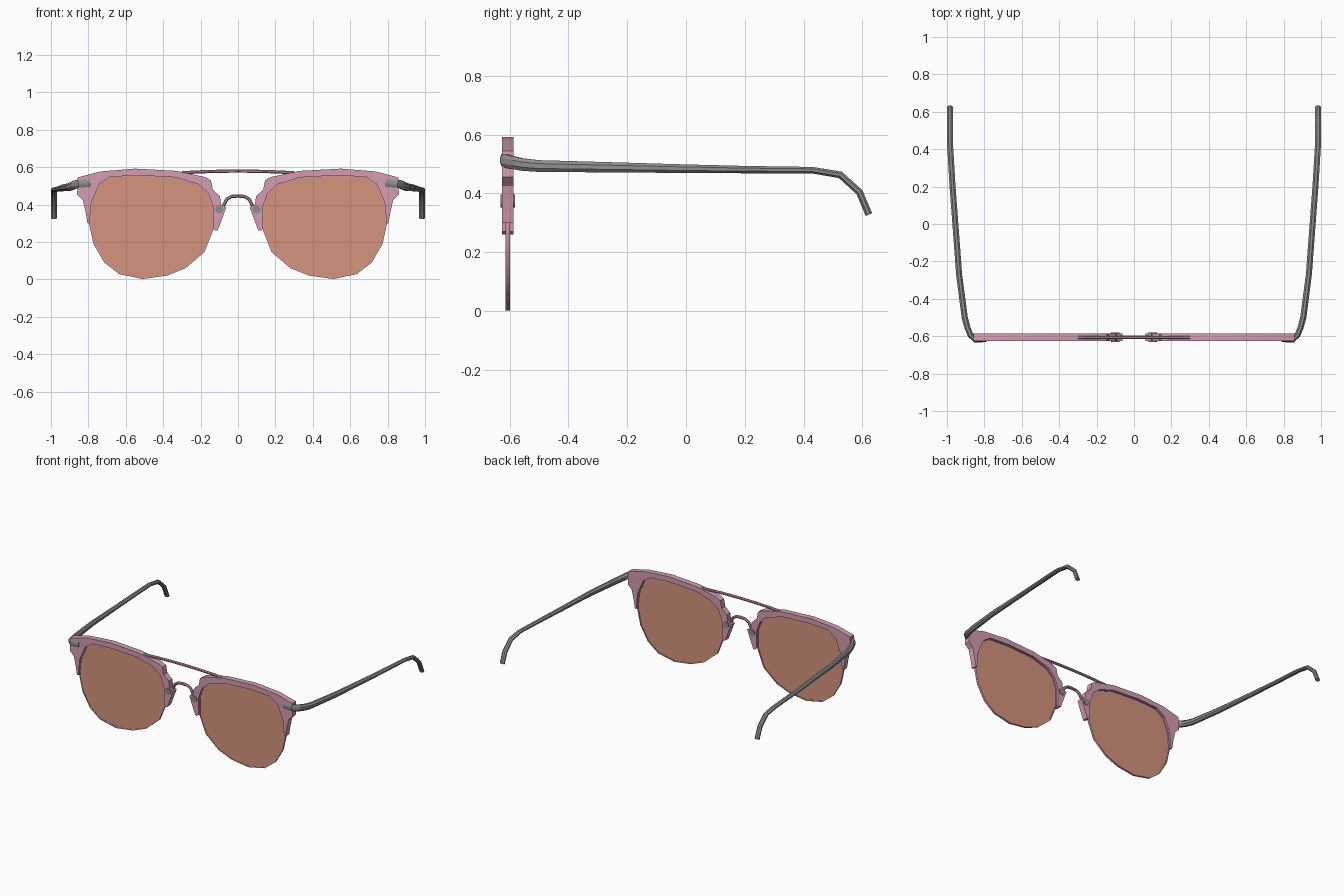
import bpy, bmesh, math
from mathutils import Vector

if "Cube" in bpy.data.objects:
    bpy.data.objects.remove(bpy.data.objects["Cube"])

Y0 = -0.606  # plane of the front frame


def material(name, rgb):
    m = bpy.data.materials.new(name)
    m.diffuse_color = (*rgb, 1)
    m.use_nodes = True
    m.node_tree.nodes["Principled BSDF"].inputs["Base Color"].default_value = m.diffuse_color
    return m


PINK = material("pink_frame", (0.66, 0.335, 0.44))
AMBER = material("amber_lens", (0.66, 0.295, 0.20))
GREY = material("grey_metal", (0.27, 0.27, 0.27))


def finish(name, bm, mat, mirrored=True):
    bmesh.ops.recalc_face_normals(bm, faces=bm.faces)
    me = bpy.data.meshes.new(name)
    bm.to_mesh(me)
    bm.free()
    me.materials.append(mat)
    ob = bpy.data.objects.new(name, me)
    bpy.context.collection.objects.link(ob)
    if mirrored:
        ob.modifiers.new("Mirror", 'MIRROR').use_mirror_merge = False
    bpy.ops.object.select_all(action='DESELECT')
    ob.select_set(True)
    bpy.context.view_layer.objects.active = ob
    bpy.ops.object.shade_smooth_by_angle(angle=math.radians(30))
    return ob


def plate(name, outline, depth, mat, y=Y0):
    """Closed x/z outline extruded along y."""
    bm = bmesh.new()
    f = bm.faces.new([bm.verts.new((x, y - depth / 2, z)) for x, z in outline])
    ext = bmesh.ops.extrude_face_region(bm, geom=[f], use_keep_orig=True)
    moved = [v for v in ext['geom'] if isinstance(v, bmesh.types.BMVert)]
    bmesh.ops.translate(bm, verts=moved, vec=(0, depth, 0))
    return finish(name, bm, mat)


def sweep(name, path, sizes, mat, sides=8, mirrored=True):
    """Rounded bar along a path; sizes are (width, height) per point."""
    bm = bmesh.new()
    pts = [Vector(p) for p in path]
    rings = []
    for i, p in enumerate(pts):
        t = (pts[min(i + 1, len(pts) - 1)] - pts[max(i - 1, 0)]).normalized()
        s = t.cross(Vector((0, 0, 1))).normalized()
        u = s.cross(t)
        w, h = sizes[i]
        k = 0.5 / math.cos(math.pi / sides)
        rings.append([])
        for j in range(sides):
            a = 2 * math.pi * (j + 0.5) / sides
            rings[-1].append(bm.verts.new(p + s * (w * k * math.cos(a)) + u * (h * k * math.sin(a))))
    for a, b in zip(rings, rings[1:]):
        for j in range(sides):
            n = (j + 1) % sides
            bm.faces.new((a[j], a[n], b[n], b[j]))
    bm.faces.new(rings[0])
    bm.faces.new(rings[-1])
    return finish(name, bm, mat, mirrored)


# Lens outline, from the outer side over the top to the nose, then underneath
LENS = [(.797, .30), (.787, .41), (.745, .51), (.685, .55), (.53, .558), (.33, .547),
        (.21, .51), (.158, .465), (.13, .39), (.13, .27), (.18, .145), (.28, .06),
        (.38, .02), (.51, .002), (.635, .028), (.715, .09), (.773, .19)]


def scaled(k):
    return [(.46 + (x - .46) * k, .30 + (z - .30) * k) for x, z in LENS]


plate("lens", scaled(.985), .008, AMBER, Y0 - .001)

# Thin rim around each lens
bm = bmesh.new()
loops = [[bm.verts.new((x, Y0 + y, z)) for x, z in scaled(k)]
         for k, y in ((1, -.007), (1, .007), (.98, .007), (.98, -.007))]
for a, b in zip(loops, loops[1:] + loops[:1]):
    for j in range(len(a)):
        n = (j + 1) % len(a)
        bm.faces.new((a[j], a[n], b[n], b[j]))
finish("rim", bm, PINK)

# Brow piece reaching from the hinge corner to the nose arm
brow_outer = [(.12, .26), (.108, .263), (.062, .385), (.09, .40), (.097, .445), (.135, .48),
              (.145, .53), (.175, .547), (.33, .58), (.55, .592), (.735, .577), (.857, .545),
              (.86, .455), (.83, .425), (.815, .36), (.805, .30)]
plate("brow", brow_outer + scaled(.992)[:10], .04, PINK)

# Top bar and nose bridge
xs = [-.30, -.2, -.1, 0, .1, .2, .30]
sweep("top_bar", [(x, Y0, .579 - .10 * x * x) for x in xs], [(.016, .017)] * 7, PINK, mirrored=False)
arch = [(.085, .37), (.075, .40), (.06, .428), (.035, .443)]
arch = [(-x, z) for x, z in arch] + [(0, .446)] + arch[::-1]
sweep("nose_bridge", [(x, Y0, z) for x, z in arch], [(.018, .018)] * len(arch), PINK, mirrored=False)

# Round screws through the nose arms
plate("screw", [(.10 + .022 * math.cos(a * math.pi / 8), .374 + .022 * math.sin(a * math.pi / 8))
                for a in range(16)], .05, GREY)

# Temples with hooked tips
temple = [(.79, -.622, .515), (.85, -.62, .512), (.874, -.595, .506), (.89, -.555, .498),
          (.905, -.50, .493), (.935, -.27, .489), (.955, 0, .484), (.97, .20, .481),
          (.984, .43, .479), (.984, .525, .463), (.984, .59, .404), (.984, .622, .328)]
size = [(.02, .04), (.026, .044), (.03, .044), (.032, .042), (.033, .04), (.032, .035),
        (.032, .029), (.032, .025), (.032, .022), (.032, .024), (.032, .024), (.032, .024)]
sweep("temple", temple, size, GREY)
